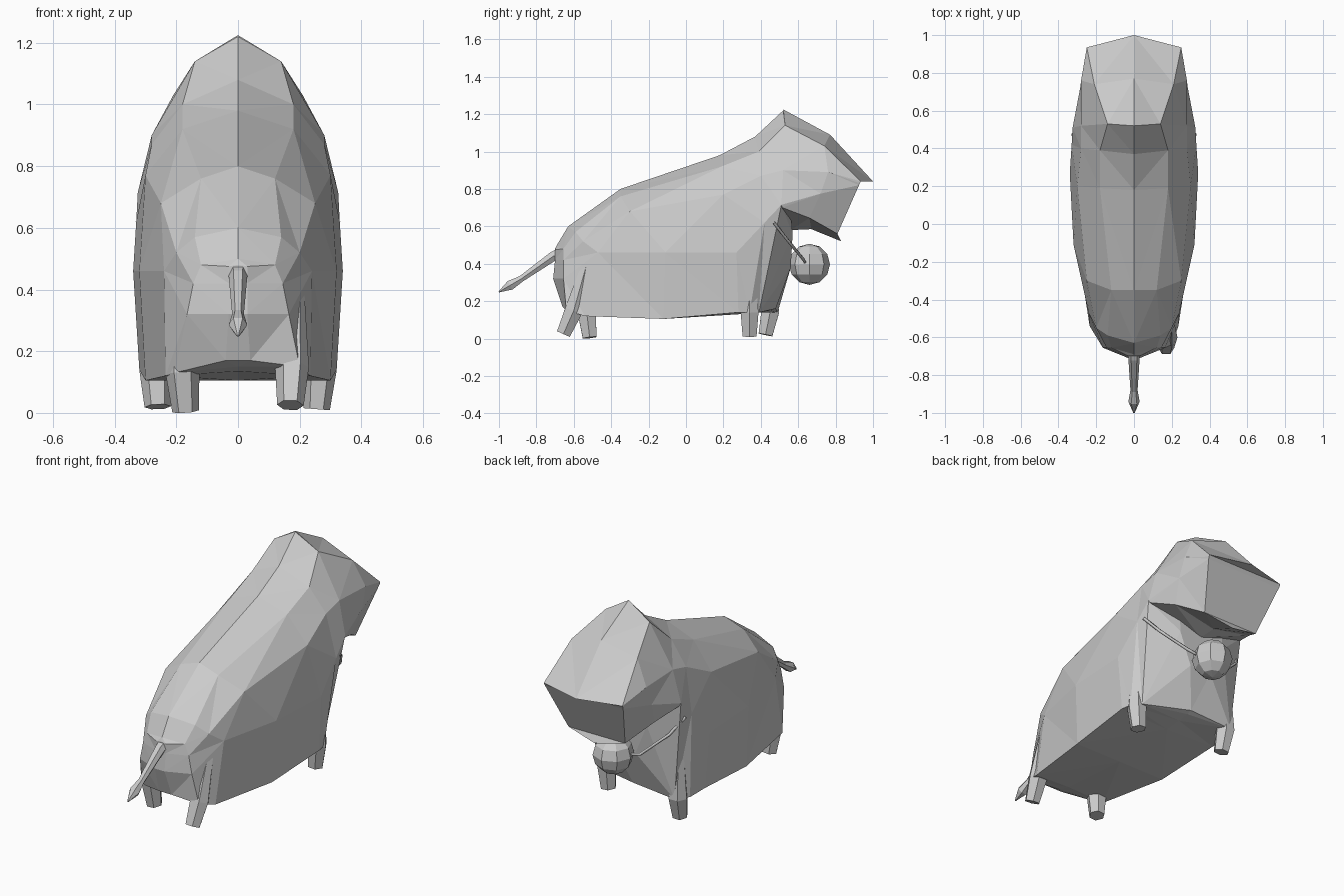
import bpy, bmesh
from math import cos, sin, pi
from mathutils import Vector

if "Cube" in bpy.data.objects:
    bpy.data.objects.remove(bpy.data.objects["Cube"])


def finish(bm, name):
    bmesh.ops.recalc_face_normals(bm, faces=bm.faces)
    mesh = bpy.data.meshes.new(name)
    bm.to_mesh(mesh)
    bm.free()
    ob = bpy.data.objects.new(name, mesh)
    bpy.context.collection.objects.link(ob)
    return ob


def loft(name, rings):
    """Skin closed rings of equal length, cap both ends, keep flat facets."""
    bm = bmesh.new()
    rows = [[bm.verts.new(p) for p in r] for r in rings]
    n = len(rows[0])
    for a, b in zip(rows, rows[1:]):
        for i in range(n):
            j = (i + 1) % n
            bm.faces.new((a[i], a[j], b[j], b[i]))
    for row in (rows[0], rows[-1]):
        # symmetric strips across the end, vertex i pairs with n - i
        for i in range(n // 2):
            f = [row[i], row[i + 1], row[(n - i - 1) % n], row[(n - i) % n]]
            bm.faces.new(list(dict.fromkeys(f)))
    bmesh.ops.triangulate(bm, faces=[f for f in bm.faces if len(f.verts) > 3])
    return finish(bm, name)


def mirrored(half):
    """Half section from top centre to bottom centre -> full ring."""
    return half + [(-x, y, z) for x, y, z in reversed(half[1:-1])]


def tube(name, path, sizes, sides=6):
    """Low-poly tapered limb, one radius per path point."""
    pts = [Vector(p) for p in path]
    rings = []
    for i, p in enumerate(pts):
        d = (pts[min(i + 1, len(pts) - 1)] - pts[max(i - 1, 0)]).normalized()
        u = (Vector((1, 0, 0)) - d * d.x).normalized()
        v = d.cross(u)
        rings.append([p + sizes[i] * (u * cos(2 * pi * k / sides) + v * sin(2 * pi * k / sides))
                      for k in range(sides)])
    return loft(name, rings)


# Body, rump to chest
body = [
    [(0, -.70, .48), (.03, -.70, .475), (.03, -.70, .42), (.03, -.71, .32), (.04, -.66, .17), (0, -.63, .155)],
    [(0, -.69, .50), (.12, -.655, .48), (.145, -.655, .42), (.165, -.655, .32), (.20, -.64, .15), (0, -.62, .15)],
    [(0, -.63, .60), (.14, -.59, .57), (.20, -.55, .52), (.24, -.47, .46), (.235, -.54, .12), (0, -.55, .135)],
    [(0, -.35, .80), (.12, -.35, .76), (.25, -.30, .68), (.32, -.11, .46), (.30, -.12, .105), (0, -.12, .105)],
    [(0, .18, .98), (.18, .19, .92), (.30, .20, .77), (.34, .27, .46), (.32, .28, .14), (0, .28, .13)],
    [(0, .37, 1.08), (.18, .39, 1.0), (.28, .40, .87), (.33, .42, .62), (.31, .34, .14), (0, .38, .14)],
    [(0, .52, 1.22), (.14, .53, 1.14), (.28, .52, .90), (.325, .51, .715), (.27, .39, .14), (0, .45, .15)],
    [(0, .54, 1.1), (.08, .55, 1.0), (.14, .55, .80), (.15, .57, .56), (.07, .56, .38), (0, .48, .16)],
]
rings = [mirrored(r) for r in body]
# the stride sets the left lower corners apart from the right ones
rings[1][6] = (-.205, -.57, .13)
rings[5][6] = (-.32, .42, .14)
rings[6][6] = (-.27, .49, .14)
loft("body", rings)

# Head, crown to muzzle
head = [
    [(0, .52, 1.225), (.14, .53, 1.14), (.28, .52, .90), (.325, .51, .715), (.32, .515, .70), (0, .56, .58)],
    [(0, .77, 1.09), (.21, .74, 1.03), (.28, .76, .89), (.285, .72, .775), (.26, .66, .645), (0, .67, .585)],
    [(0, 1.0, .84), (.25, .935, .84), (.25, .93, .83), (.248, .925, .82), (.18, .81, .56), (0, .83, .52)],
]
loft("head", [mirrored(r) for r in head])

# Legs: hip inside the body, ankle, foot
legs = {
    "rear_leg_right": [(.185, -.53, .40), (.175, -.60, .15), (.17, -.655, .025)],
    "rear_leg_left": [(-.19, -.50, .40), (-.18, -.53, .13), (-.17, -.515, .005)],
    "front_leg_right": [(.27, .34, .40), (.265, .34, .14), (.255, .34, .012)],
    "front_leg_left": [(-.27, .45, .40), (-.265, .45, .14), (-.26, .425, .02)],
}
for name, path in legs.items():
    tube(name, path, [.03, .055, .043])

# Tail with tuft
tube("tail", [(0, -.66, .46), (0, -.71, .44), (0, -.88, .32), (0, -.94, .285), (0, -1.0, .25)],
     [.035, .03, .019, .03, .004])

# Neck bell
bm = bmesh.new()
bmesh.ops.create_uvsphere(bm, u_segments=8, v_segments=6, radius=.11)
bmesh.ops.translate(bm, verts=bm.verts, vec=(0, .66, .397))
finish(bm, "bell")

# Bell strap around the chest
half = [(.325, .47, .62), (.27, .54, .53), (.15, .63, .42), (0, .645, .39)]
strap = half + [(-x, y, z) for x, y, z in reversed(half[:-1])]
cu = bpy.data.curves.new("strap", 'CURVE')
cu.dimensions = '3D'
cu.bevel_depth = .009
cu.bevel_resolution = 0
sp = cu.splines.new('POLY')
sp.points.add(len(strap) - 1)
for pt, co in zip(sp.points, strap):
    pt.co = (*co, 1)
bpy.context.collection.objects.link(bpy.data.objects.new("strap", cu))
